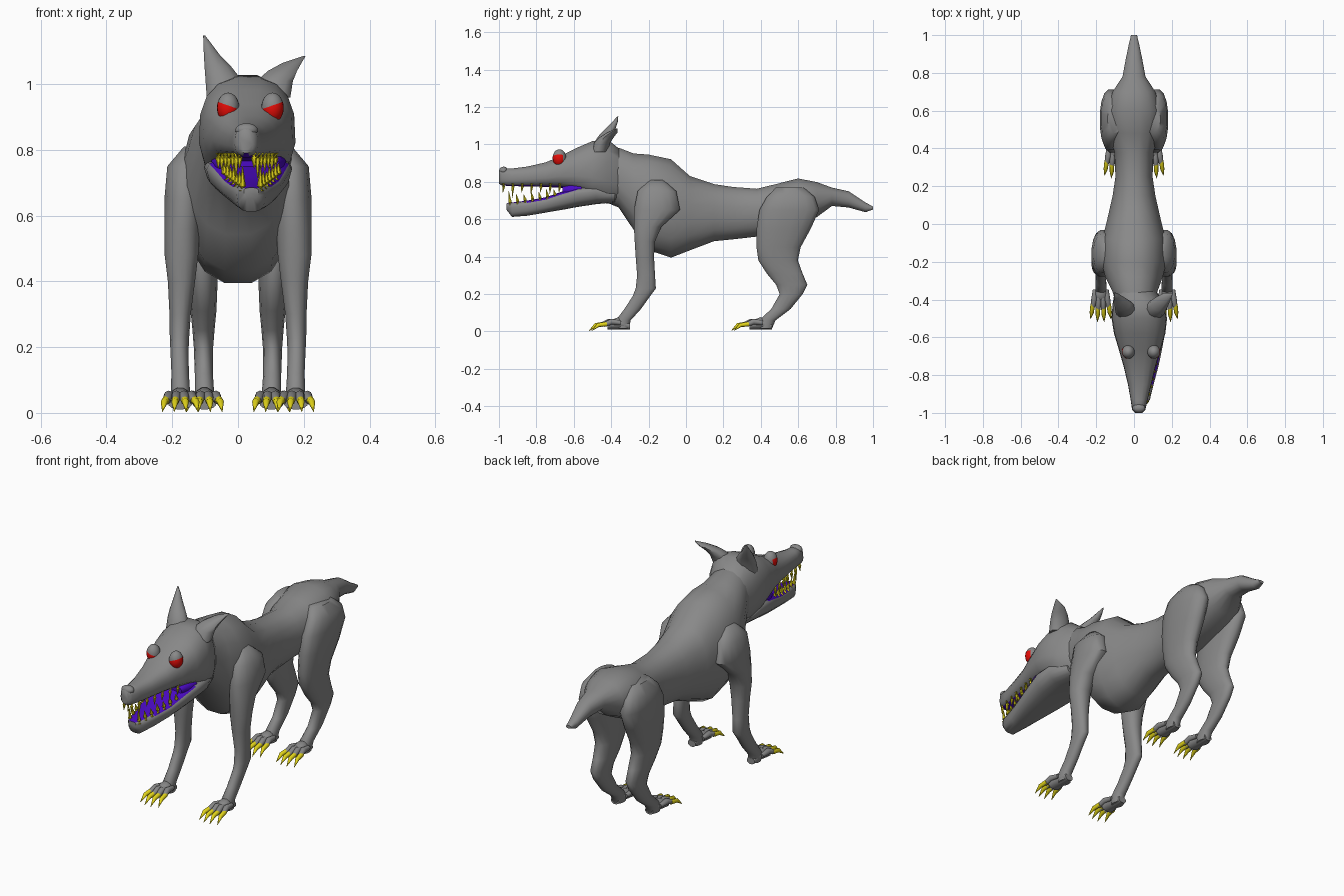
import bpy, bmesh
from math import sin, cos, pi, copysign, radians
from mathutils import Vector

if "Cube" in bpy.data.objects:
    bpy.data.objects.remove(bpy.data.objects["Cube"], do_unlink=True)


def material(name, rgb):
    m = bpy.data.materials.new(name)
    m.use_nodes = True
    m.diffuse_color = (*rgb, 1)
    bsdf = next(n for n in m.node_tree.nodes if n.type == 'BSDF_PRINCIPLED')
    bsdf.inputs["Base Color"].default_value = (*rgb, 1)
    return m


FUR = material("grey fur", (0.25, 0.25, 0.25))
CLAW = material("yellow claw", (0.75, 0.65, 0.01))
GUM = material("purple mouth", (0.07, 0.003, 0.55))
EYE = material("red eye", (1.0, 0.005, 0.003))


def finish(name, bm, mats, rule=None, angle=50):
    """Turn a bmesh into a smooth object; rule(face) picks the second material."""
    bmesh.ops.recalc_face_normals(bm, faces=bm.faces)
    bm.normal_update()
    if rule:
        for f in bm.faces:
            f.material_index = int(rule(f))
    me = bpy.data.meshes.new(name)
    bm.to_mesh(me)
    bm.free()
    for m in mats:
        me.materials.append(m)
    me.shade_smooth()
    me.set_sharp_from_angle(angle=radians(angle))
    ob = bpy.data.objects.new(name, me)
    bpy.context.collection.objects.link(ob)


def skin(bm, rings):
    """Bridge rings of points and cap both ends."""
    loops = [[bm.verts.new(p) for p in r] for r in rings]
    n = len(loops[0])
    for a, b in zip(loops, loops[1:]):
        for i in range(n):
            j = (i + 1) % n
            bm.faces.new((a[i], a[j], b[j], b[i]))
    bm.faces.new(loops[0])
    bm.faces.new(loops[-1])


def loft(name, rows, upright, mats=(FUR,), rule=None, power=1.0, taper=0.0, side=1, n=16):
    """Rows are (station, high, low, x, half width).
    upright: stations run along y and high/low are heights; otherwise swapped."""
    rings = []
    for s, hi, lo, x, hw in rows:
        ring = []
        for i in range(n):
            a = 2 * pi * (i + 0.5) / n
            c, d = [copysign(abs(v) ** power, v) for v in (cos(a), sin(a))]
            u = (hi + lo) / 2 + d * (hi - lo) / 2
            px = side * x + c * hw * (1 - taper * d)
            ring.append((px, s, u) if upright else (px, u, s))
        rings.append(ring)
    bm = bmesh.new()
    skin(bm, rings)
    finish(name, bm, mats, rule)


def tube(bm, points, radii, n=8):
    """Add a round tapering tube through the points."""
    pts = [Vector(p) for p in points]
    rings = []
    for i, p in enumerate(pts):
        q = (pts[min(i + 1, len(pts) - 1)] - pts[max(i - 1, 0)]).to_track_quat('Z', 'Y')
        rings.append([p + q @ Vector((cos(2 * pi * k / n), sin(2 * pi * k / n), 0)) * radii[i]
                      for k in range(n)])
    skin(bm, rings)


def ball(name, centre, size, mats=(FUR,), rule=None, cuts=()):
    """Ellipsoid, sliced by (point, normal) planes so that colours meet cleanly."""
    bm = bmesh.new()
    bmesh.ops.create_uvsphere(bm, u_segments=20, v_segments=14, radius=1)
    for v in bm.verts:
        v.co = Vector(centre) + v.co * Vector(size)
    for co, no in cuts:
        bmesh.ops.bisect_plane(bm, geom=bm.verts[:] + bm.edges[:] + bm.faces[:],
                               plane_co=co, plane_no=no)
    finish(name, bm, mats, rule)


# Torso, neck and tail in one skin
loft("body", [
    (-.48, .97, .71, .02, .10), (-.36, .985, .66, .005, .12), (-.28, .955, .54, 0, .155),
    (-.20, .95, .43, 0, .175), (-.08, .925, .39, 0, .17), (.02, .835, .43, 0, .145),
    (.15, .79, .48, 0, .115), (.25, .775, .49, 0, .10), (.38, .765, .505, 0, .105),
    (.48, .79, .52, 0, .135), (.60, .82, .56, 0, .145), (.70, .80, .61, 0, .115),
    (.78, .77, .67, 0, .062), (.87, .75, .662, 0, .045), (.96, .69, .637, 0, .026),
    (1.0, .668, .652, 0, .016)], True, power=.88)

# Legs and feet
FRONT = [
    (.81, -.12, -.20, .135, .03), (.75, -.05, -.26, .16, .056), (.65, -.03, -.28, .165, .06),
    (.56, -.13, -.28, .17, .055), (.48, -.165, -.275, .172, .052), (.40, -.17, -.27, .172, .042),
    (.30, -.165, -.262, .176, .033), (.23, -.16, -.27, .178, .03), (.19, -.19, -.285, .178, .028),
    (.12, -.24, -.33, .176, .027), (.06, -.295, -.375, .175, .03), (.015, -.305, -.37, .175, .028)]
HIND = [
    (.77, .63, .48, .10, .04), (.72, .69, .43, .122, .054), (.65, .715, .39, .122, .06),
    (.55, .67, .375, .117, .058), (.45, .615, .375, .11, .05), (.38, .60, .385, .107, .045),
    (.31, .625, .43, .105, .04), (.25, .65, .48, .105, .034), (.20, .625, .50, .105, .03),
    (.12, .56, .455, .104, .028), (.06, .48, .39, .102, .03), (.015, .46, .385, .102, .028)]

for leg, rows, shift, fx in (("front", FRONT, 0, .176), ("hind", HIND, .76, .102)):
    for side, label in ((1, "left"), (-1, "right")):
        tag = f"{leg}_{label}"
        loft(tag + "_leg", rows, False, side=side, power=.9)
        loft(tag + "_paw", [(y + shift, t, .01, fx, w) for y, t, w in
                            ((-.30, .045, .024), (-.36, .078, .032), (-.40, .062, .038),
                             (-.42, .045, .036))], True, side=side, n=12)
        toes, claws = bmesh.new(), bmesh.new()
        for k in (-1.5, -.5, .5, 1.5):
            x, y = side * fx + k * .02, shift + .014 * abs(k)
            tip = x + k * .008
            tube(toes, [(x, y - .37, .045), (x + k * .003, y - .42, .052), (tip, y - .46, .036)],
                 (.012, .016, .012))
            tube(claws, [(tip, y - .445, .04), (tip + k * .004, y - .49, .034),
                         (tip + k * .008, y - .525, .004)], (.0125, .011, .001))
        finish(tag + "_toes", toes, (FUR,))
        finish(tag + "_claws", claws, (CLAW,))

# Head: skull with upper jaw, then lower jaw; inner mouth faces are purple
loft("skull", [
    (-1.0, .862, .79, .025, .02), (-.985, .874, .78, .025, .035), (-.93, .872, .776, .027, .045),
    (-.85, .882, .775, .03, .062), (-.75, .905, .772, .03, .086), (-.67, .94, .767, .031, .11),
    (-.58, .985, .745, .03, .136), (-.50, 1.02, .71, .028, .147), (-.42, 1.03, .68, .022, .135),
    (-.34, .965, .69, .005, .105)], True, (FUR, GUM),
    lambda f: f.normal.z < -.8 and f.calc_center_median().y < -.6, power=.78, taper=.05)
loft("lower_jaw", [
    (-.96, .685, .65, .04, .022), (-.93, .69, .612, .04, .043), (-.85, .70, .618, .042, .06),
    (-.75, .718, .635, .042, .086), (-.66, .75, .65, .038, .108), (-.58, .775, .665, .034, .126),
    (-.48, .78, .68, .03, .13), (-.38, .75, .69, .015, .105)], True, (FUR, GUM),
    lambda f: f.normal.z > .8 and f.calc_center_median().y < -.55, power=.65, taper=-.12)
loft("mouth_lining", [(-.66, .775, .735, .036, .09), (-.62, .79, .72, .035, .105),
                      (-.56, .79, .72, .033, .115)], True, (GUM,), power=.6)
ball("nose", (.026, -.975, .86), (.034, .024, .021))

# Teeth along both jaws, with longer fangs near the tip
upper, lower = bmesh.new(), bmesh.new()
for side in (-1, 1):
    for k in range(7):
        t = k / 6
        fang = .03 if k == 1 else .008 * (k % 2)
        y = -.975 + .30 * t
        x = .027 + side * (.022 + .065 * t)
        tube(upper, [(x, y, .79), (x, y, .775), (x, y - .004, .744 - fang)], (.009, .009, .001), 6)
        fang = .03 if k == 0 else .008 * (k % 2)
        y = -.94 + .24 * t
        x = .041 + side * (.027 + .055 * t)
        z = .675 + .04 * t
        tube(lower, [(x, y, z), (x, y, z + .015), (x, y - .008, z + .045 + fang)],
             (.011, .010, .001), 6)
finish("upper_teeth", upper, (CLAW,))
finish("lower_teeth", lower, (CLAW,))

# Eyes: red between an angry slanted upper lid and a thin lower lid
for side, label, x in ((-1, "right", -.03), (1, "left", .105)):
    centre = Vector((x, -.677, .928))
    lid = (centre + Vector((0, 0, .007)), Vector((-.35 * side, 0, 1)))
    rim = (centre + Vector((0, 0, -.034)), Vector((0, 0, 1)))
    back = (centre + Vector((0, .02, 0)), Vector((0, 1, 0)))

    def is_red(f, lid=lid, rim=rim, back=back):
        c = f.calc_center_median()
        return ((c - lid[0]).dot(lid[1]) < 0 and (c - back[0]).dot(back[1]) < 0
                and (c - rim[0]).dot(rim[1]) > 0)
    ball(label + "_eye", centre, (.034, .036, .046), (FUR, EYE), is_red, (lid, rim, back))

# Ears: one upright, one bent outwards
loft("right_ear", [
    (.96, -.42, -.51, -.04, .058), (1.02, -.405, -.485, -.047, .055), (1.055, -.39, -.46, -.062, .042),
    (1.09, -.375, -.425, -.08, .025), (1.12, -.365, -.395, -.092, .014),
    (1.148, -.362, -.368, -.103, .003)], False, n=10)
loft("left_ear", [
    (.96, -.42, -.51, .10, .062), (1.01, -.405, -.49, .113, .057), (1.04, -.385, -.46, .135, .047),
    (1.065, -.365, -.42, .165, .03), (1.086, -.365, -.372, .203, .003)], False, n=10)
